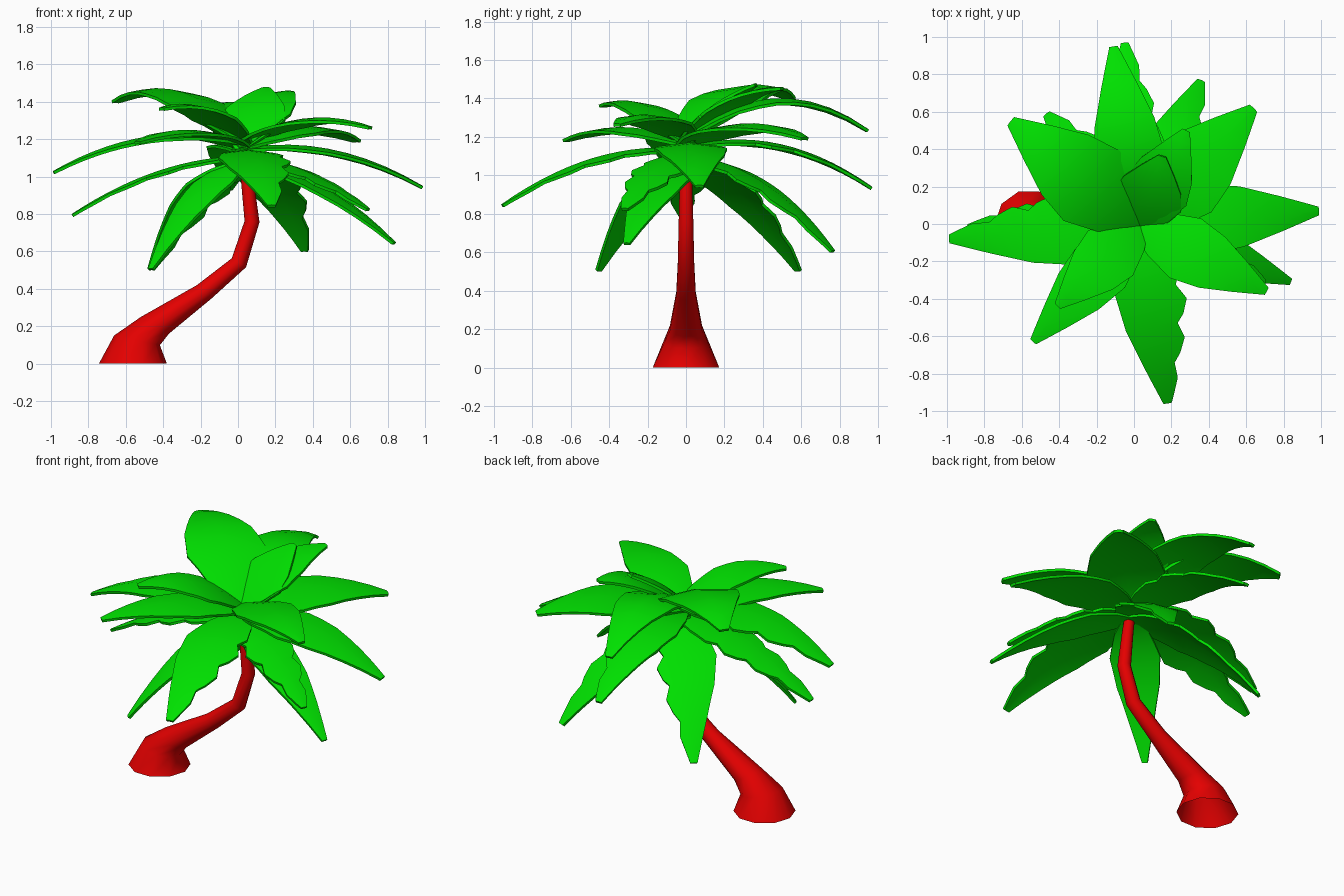
import bpy, bmesh, math
from mathutils import Vector

if "Cube" in bpy.data.objects:
    bpy.data.objects.remove(bpy.data.objects["Cube"], do_unlink=True)


def material(name, color):
    m = bpy.data.materials.new(name)
    m.use_nodes = True
    m.diffuse_color = color
    m.node_tree.nodes["Principled BSDF"].inputs["Base Color"].default_value = color
    return m


GREEN = material("leaf green", (0, 0.75, 0, 1))
RED = material("trunk red", (0.77, 0, 0, 1))


def finish(name, bm, mat, angle):
    mesh = bpy.data.meshes.new(name)
    bm.to_mesh(mesh)
    bm.free()
    mesh.materials.append(mat)
    ob = bpy.data.objects.new(name, mesh)
    bpy.context.collection.objects.link(ob)
    bpy.ops.object.select_all(action="DESELECT")
    ob.select_set(True)
    bpy.context.view_layer.objects.active = ob
    bpy.ops.object.shade_smooth_by_angle(angle=math.radians(angle))


# Trunk: rings (x, z, radius, tilt from horizontal in degrees) swept along the lean
def build_trunk(sides=10):
    rings = [(-.562, 0, .182, 0), (-.54, .125, .125, 12), (-.445, .205, .088, 30),
             (-.18, .385, .053, 42), (.005, .54, .045, 32), (.075, .76, .04, 5),
             (.05, .98, .034, -8), (.03, 1.13, .03, -8)]
    bm = bmesh.new()
    loops = []
    for x, z, r, tilt in rings:
        t = math.radians(tilt)
        loop = []
        for i in range(sides):
            a = math.tau * i / sides
            u = r * math.cos(a)
            loop.append(bm.verts.new((x + u * math.cos(t), r * math.sin(a), z - u * math.sin(t))))
        loops.append(loop)
    for low, high in zip(loops, loops[1:]):
        for i in range(sides):
            j = (i + 1) % sides
            bm.faces.new((low[i], low[j], high[j], high[i]))
    bm.faces.new(loops[-1])
    finish("trunk", bm, RED, 65)


PROFILE = [(0, .15), (.2, .7), (.4, 1), (.6, .85), (.82, .47), (1, .12)]
TEETH = (.74, 1.04, .92)


def blade_width(t):
    for (t0, w0), (t1, w1) in zip(PROFILE, PROFILE[1:]):
        if t <= t1:
            return w0 + (w1 - w0) * (t - t0) / (t1 - t0)
    return PROFILE[-1][1]


# Leaf: arched spine from the crown to the tip, pointed blade, torn edges where asked
def build_leaf(name, tip, mid_z, width, root_z, torn=""):
    root, tip = Vector((.03, 0, root_z)), Vector(tip)
    flat = Vector((tip.x - root.x, tip.y - root.y, 0)).normalized()
    root -= flat * .06
    mid = (root + tip) / 2
    mid.z = mid_z
    ctrl = mid * 2 - (root + tip) / 2
    side = Vector((0, 0, 1)).cross(flat)
    count = 15 if torn else 10
    bm = bmesh.new()
    rows = []
    for i in range(count + 1):
        t = i / count
        p = root * (1 - t) ** 2 + ctrl * 2 * t * (1 - t) + tip * t * t
        along = ((ctrl - root) * (1 - t) + (tip - ctrl) * t).normalized()
        normal = along.cross(side).normalized()
        row = []
        for s, label in ((1, "L"), (0, ""), (-1, "R")):
            w = blade_width(t) * width / 2
            q = p.copy()
            if label and label in torn and .38 < t < 1:
                w *= TEETH[i % 3]
                q += along * (0, .015, .025)[i % 3]
            q += side * s * w - normal * abs(s) * w * .12
            row.append(bm.verts.new(q))
        rows.append(row)
    for a, b in zip(rows, rows[1:]):
        for k in (0, 1):
            bm.faces.new((a[k], a[k + 1], b[k + 1], b[k]))
    bmesh.ops.recalc_face_normals(bm, faces=bm.faces)
    bmesh.ops.solidify(bm, geom=bm.faces[:], thickness=.016)
    bmesh.ops.recalc_face_normals(bm, faces=bm.faces)
    finish(name, bm, GREEN, 40)


build_trunk()

# tip, middle height, width, root height, torn sides
leaves = {
    "leaf_left_low": ((.99, .07, .95), 1.15, .38, 1.14, ""),
    "leaf_left_front_high": ((.71, -.36, 1.27), 1.31, .36, 1.17, ""),
    "leaf_left_front_low": ((.84, -.31, .65), .97, .3, 1.1, ""),
    "leaf_left_front_torn": ((.7, -.32, .83), 1.04, .32, 1.12, "LR"),
    "leaf_front": ((.18, -.96, .85), 1.1, .38, 1.13, "L"),
    "leaf_right_front": ((-.54, -.63, 1.19), 1.25, .34, 1.15, ""),
    "leaf_right_front_high": ((-.41, -.44, 1.37), 1.36, .34, 1.15, ""),
    "leaf_right_front_low": ((-.47, -.46, .51), .93, .3, 1.1, ""),
    "leaf_right": ((-.99, -.08, 1.03), 1.22, .38, 1.17, "R"),
    "leaf_right_low": ((-.89, -.02, .8), 1.04, .32, 1.11, "LR"),
    "leaf_right_back_high": ((-.66, .55, 1.41), 1.45, .48, 1.16, ""),
    "leaf_right_back_low": ((-.47, .59, .51), .93, .36, 1.1, "R"),
    "leaf_back_high": ((-.11, .95, 1.24), 1.4, .38, 1.16, ""),
    "leaf_back_low": ((-.05, .97, .94), 1.17, .34, 1.13, "R"),
    "leaf_left_back_low": ((.36, .77, .61), .99, .36, 1.1, "R"),
    "leaf_left_back": ((.64, .62, 1.2), 1.27, .46, 1.15, ""),
    "leaf_left_back_high": ((.28, .5, 1.46), 1.39, .36, 1.15, ""),
    "leaf_top": ((.15, .36, 1.48), 1.36, .38, 1.15, ""),
}
for leaf_name, spec in leaves.items():
    build_leaf(leaf_name, *spec)
